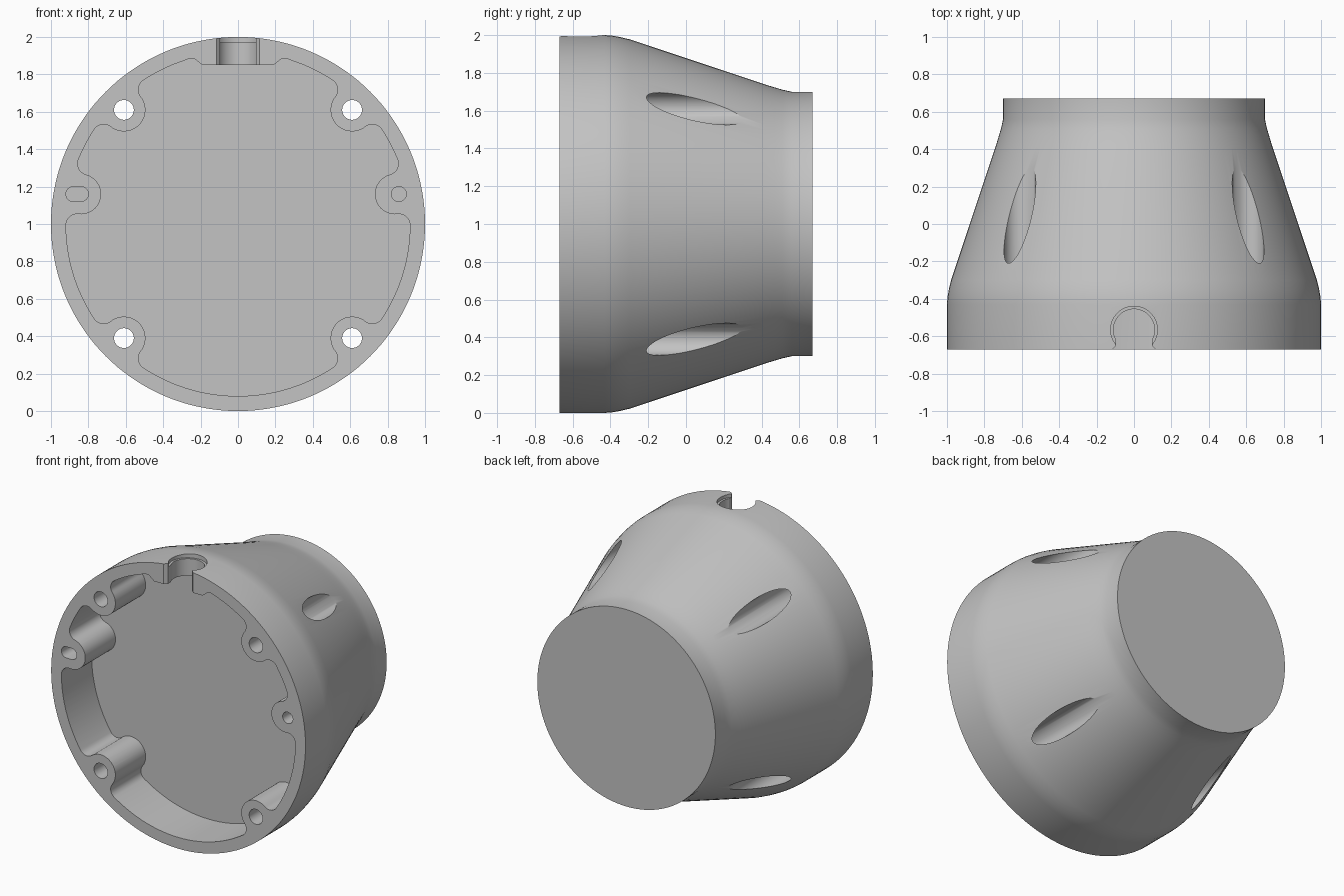
import bpy
import bmesh
from math import radians, cos, sin, acos, atan2, pi, tau

if "Cube" in bpy.data.objects:
    bpy.data.objects.remove(bpy.data.objects["Cube"])

CZ = 1.0                 # height of the housing axis
FRONT, BACK = -0.67, 0.67
WALL, FILLET = 0.92, 0.06

grey = bpy.data.materials.new("plain grey")
grey.use_nodes = True
grey.diffuse_color = (0.55, 0.55, 0.55, 1)
grey.node_tree.nodes["Principled BSDF"].inputs["Base Color"].default_value = (0.55, 0.55, 0.55, 1)


def make_object(name, bm):
    bmesh.ops.recalc_face_normals(bm, faces=bm.faces)
    mesh = bpy.data.meshes.new(name)
    bm.to_mesh(mesh)
    bm.free()
    mesh.materials.append(grey)
    obj = bpy.data.objects.new(name, mesh)
    bpy.context.collection.objects.link(obj)
    return obj


def prism(name, pts, lo, hi, upright=False):
    """Extrude a complex-number outline along y, or along z when upright."""
    bm = bmesh.new()

    def place(p, t):
        return (p.real, p.imag, t + CZ) if upright else (p.real, t, p.imag + CZ)
    rings = [[bm.verts.new(place(p, t)) for p in pts] for t in (lo, hi)]
    for ring in rings:
        bm.faces.new(ring)
    for i in range(len(pts)):
        j = (i + 1) % len(pts)
        bm.faces.new((rings[0][i], rings[0][j], rings[1][j], rings[1][i]))
    return make_object(name, bm)


def unit(a):
    return complex(cos(a), sin(a))


def heading(c):
    return atan2(c.imag, c.real)


def arc(centre, r, start, sweep, n):
    return [centre + r * unit(start + sweep * i / n) for i in range(n + 1)]


def circle(centre, r, n=48):
    return arc(centre, r, 0, tau, n)[:-1]


# Turned body shell
def turned_body():
    profile = [(FRONT, 0), (FRONT, 1), (-0.43, 1), (-0.39, 0.997), (-0.35, 0.99),
               (-0.30, 0.978), (0.42, 0.738), (0.47, 0.723), (0.51, 0.711),
               (0.56, 0.70), (BACK, 0.70), (BACK, 0)]
    bm = bmesh.new()
    verts = [bm.verts.new((r, y, CZ)) for y, r in profile]
    edges = [bm.edges.new(pair) for pair in zip(verts, verts[1:])]
    bmesh.ops.spin(bm, geom=verts + edges, cent=(0, 0, CZ), axis=(0, 1, 0),
                   angle=tau, steps=144, use_merge=True)
    bmesh.ops.remove_doubles(bm, verts=bm.verts, dist=0.0001)
    return make_object("housing_body", bm)


# Cavity outline: round wall interrupted by filleted bosses
def boss_outline(centre, r):
    p, a = abs(centre), heading(centre)
    q = WALL - FILLET
    d = acos((p * p + q * q - (r + FILLET) ** 2) / (2 * p * q))
    c1, c2 = q * unit(a - d), q * unit(a + d)
    into, out = heading(centre - c1), heading(centre - c2)
    s, e = heading(c1 - centre), heading(c2 - centre)
    return (arc(c1, FILLET, a - d, (into - a + d) % tau, 10)
            + arc(centre, r, s, -((s - e) % tau), 20)[1:-1]
            + arc(c2, FILLET, out, (a + d - out) % tau, 10))


def cavity_outline():
    pin, bolt = complex(0.84, 0.16), complex(0.61, 0.61)
    half = [complex(0.30, 0.869), complex(0.26, 0.885), complex(0.23, 0.882),
            complex(0.21, 0.865), complex(0.19, 0.85)]
    seat = half + [-c.conjugate() for c in reversed(half)]
    parts = [boss_outline(pin, 0.108), boss_outline(bolt, 0.115), seat,
             boss_outline(-bolt.conjugate(), 0.115), boss_outline(-pin.conjugate(), 0.108),
             boss_outline(-bolt, 0.115), boss_outline(bolt.conjugate(), 0.115)]
    pts = []
    for part, following in zip(parts, parts[1:] + parts[:1]):
        start = heading(part[-1])
        sweep = (heading(following[0]) - start) % tau
        pts += part + arc(0, WALL, start, sweep, max(2, int(sweep / radians(2.5))))[1:-1]
    return pts


body = turned_body()
cutters = [prism("cavity", cavity_outline(), -0.72, -0.33)]

# Four bolt holes with deep counterbores opening through the cone
for sx in (-1, 1):
    for sz in (-1, 1):
        c = complex(0.61 * sx, 0.61 * sz)
        cutters.append(prism("counterbore", circle(c, 0.085), -0.42, 0.6))
        cutters.append(prism("bolt_hole", circle(c, 0.053), -0.72, -0.3))

# Locating hole and slot in the side bosses
cutters.append(prism("pin_hole", circle(complex(0.86, 0.16), 0.04), -0.72, -0.42))
slot = (arc(complex(-0.88, 0.16), 0.04, pi / 2, pi, 16)
        + arc(complex(-0.84, 0.16), 0.04, -pi / 2, pi, 16))
cutters.append(prism("pin_slot", slot, -0.72, -0.42))

# Cable notch at the top, with a shallow wider rim and a flared mouth
notch = complex(0, -0.565)
cutters.append(prism("notch_bore", circle(notch, 0.11, 64), 0.8, 1.1, True))
cutters.append(prism("notch_rim", circle(notch, 0.125, 64), 0.97, 1.1, True))
mouth = [complex(-0.095, -0.60), complex(-0.095, -0.65), complex(-0.145, -0.70),
         complex(0.145, -0.70), complex(0.095, -0.65), complex(0.095, -0.60)]
cutters.append(prism("notch_mouth", mouth, 0.8, 1.1, True))

# Apply the cuts
bpy.ops.object.select_all(action="DESELECT")
bpy.context.view_layer.objects.active = body
body.select_set(True)
for cutter in cutters:
    cutter.hide_render = True
    mod = body.modifiers.new("cut", "BOOLEAN")
    mod.operation = "DIFFERENCE"
    mod.solver = "EXACT"
    mod.object = cutter
    bpy.ops.object.modifier_apply(modifier=mod.name)
    bpy.data.objects.remove(cutter)

bpy.ops.object.shade_smooth_by_angle(angle=radians(25))
